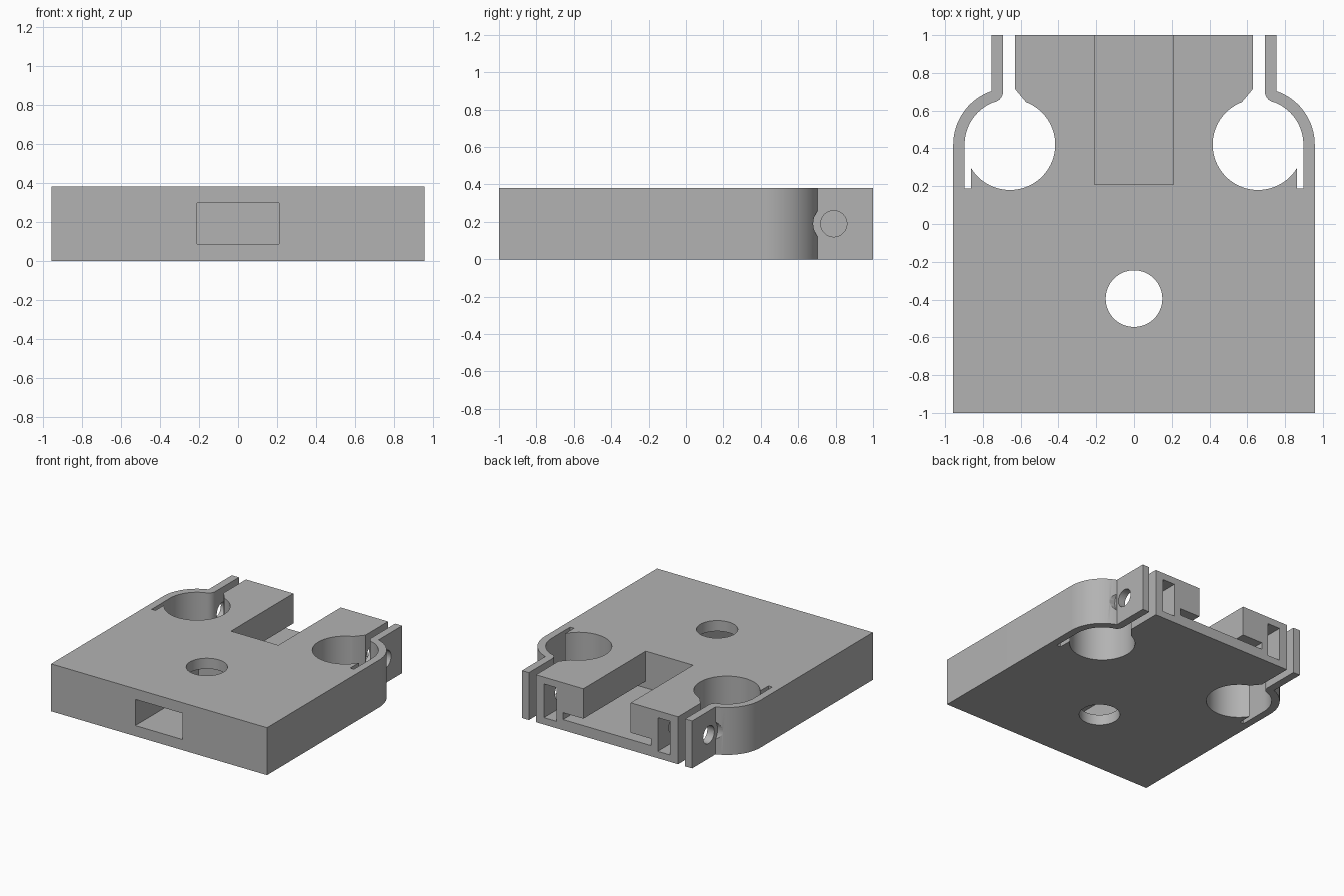
import bpy, bmesh
from math import sin, cos, acos, radians, degrees, pi
from mathutils import Matrix

if "Cube" in bpy.data.objects:
    bpy.data.objects.remove(bpy.data.objects["Cube"])

HEIGHT, WIDTH, BACK = 0.38, 0.957, 1.0
CX, CY = 0.657, 0.42              # clamp bore centre
R_IN, R_OUT = 0.24, 0.30          # clamp bore and outer radius
TAB_OUT, TAB_IN, GAP_IN = 0.755, 0.693, 0.63
BOLT_Y, MID = 0.79, HEIGHT / 2

gray = bpy.data.materials.new("plain_gray")
gray.use_nodes = True
COLOR = (0.45, 0.45, 0.45, 1)
gray.diffuse_color = COLOR
gray.node_tree.nodes["Principled BSDF"].inputs["Base Color"].default_value = COLOR


def arc(cx, cy, r, a0, a1, n):
    step = radians(a1 - a0) / n
    return [(cx + r * cos(radians(a0) + step * i),
             cy + r * sin(radians(a0) + step * i)) for i in range(n + 1)]


def make_object(name, bm):
    bmesh.ops.recalc_face_normals(bm, faces=bm.faces)
    mesh = bpy.data.meshes.new(name)
    bm.to_mesh(mesh)
    bm.free()
    mesh.materials.append(gray)
    obj = bpy.data.objects.new(name, mesh)
    bpy.context.collection.objects.link(obj)
    return obj


# Right half of the outline, including the split clamp and its relief slot
bend = degrees(acos((TAB_OUT - CX) / R_OUT))
bend_y = CY + R_OUT * sin(radians(bend))
slot_x, slot_y = 0.863, 0.187
lip = degrees(acos((slot_x - CX) / R_IN))
half = [(WIDTH, -BACK)]
half += arc(CX, CY, R_OUT, 0, bend, 20)
half += [(TAB_OUT, BACK), (TAB_IN, BACK)]
half += arc(TAB_OUT, bend_y, TAB_OUT - TAB_IN, 180, 180 + bend, 10)
half += arc(CX, CY, R_IN, bend - 2, 0, 20)
half += [(CX + R_IN, slot_y), (slot_x, slot_y)]
half += arc(CX, CY, R_IN, -lip, -249, 60)
half += [(GAP_IN, 0.715), (GAP_IN, BACK)]
outline = half + [(-x, y) for x, y in reversed(half)]

bm = bmesh.new()
base = bm.faces.new([bm.verts.new((x, y, 0)) for x, y in outline])
top = bmesh.ops.extrude_face_region(bm, geom=[base])["geom"]
bmesh.ops.translate(bm, vec=(0, 0, HEIGHT),
                    verts=[v for v in top if isinstance(v, bmesh.types.BMVert)])
body = make_object("clamp_block", bm)

cutters = []


def cut_box(name, x0, x1, y0, y1, z0, z1):
    bm = bmesh.new()
    place = Matrix.Translation(((x0 + x1) / 2, (y0 + y1) / 2, (z0 + z1) / 2))
    size = Matrix.Diagonal((x1 - x0, y1 - y0, z1 - z0, 1))
    bmesh.ops.create_cube(bm, size=1, matrix=place @ size)
    cutters.append(make_object(name, bm))


def cut_cylinder(name, center, radius, depth, axis="Z"):
    bm = bmesh.new()
    turn = Matrix.Rotation(pi / 2, 4, "Y") if axis == "X" else Matrix()
    bmesh.ops.create_cone(bm, cap_ends=True, segments=64, radius1=radius,
                          radius2=radius, depth=depth,
                          matrix=Matrix.Translation(center) @ turn)
    cutters.append(make_object(name, bm))


# Centre hole, front tunnel, rear pocket and the plate slot under it
cut_cylinder("center_hole_cutter", (0, -0.395, MID), 0.15, 1)
cut_box("front_tunnel_cutter", -0.21, 0.21, -1.1, -0.2, 0.085, 0.295)
cut_box("rear_pocket_cutter", -0.21, 0.21, 0.21, 1.1, 0.085, 0.5)
cut_box("plate_slot_cutter", -0.39, 0.39, 0.21, 1.1, 0.085, 0.14)

# Bolt holes, bolt head recesses and nut slots on both sides
for side, s in (("left", 1), ("right", -1)):
    cut_cylinder(side + "_bolt_cutter", (s * 0.73, BOLT_Y, MID), 0.07, 0.6, "X")
    cut_cylinder(side + "_head_cutter", (s * 0.906, BOLT_Y, MID), 0.11, 0.3, "X")
    x0, x1 = sorted((s * 0.45, s * 0.56))
    cut_box(side + "_nut_cutter", x0, x1, 0.66, 1.1, 0.055, 0.325)

bpy.context.view_layer.objects.active = body
body.select_set(True)
for cutter in cutters:
    mod = body.modifiers.new(cutter.name, "BOOLEAN")
    mod.operation, mod.solver, mod.object = "DIFFERENCE", "EXACT", cutter
    bpy.ops.object.modifier_apply(modifier=mod.name)
    bpy.data.objects.remove(cutter)

bpy.ops.object.select_all(action="DESELECT")
body.select_set(True)
bpy.ops.object.shade_smooth_by_angle(angle=radians(30))
